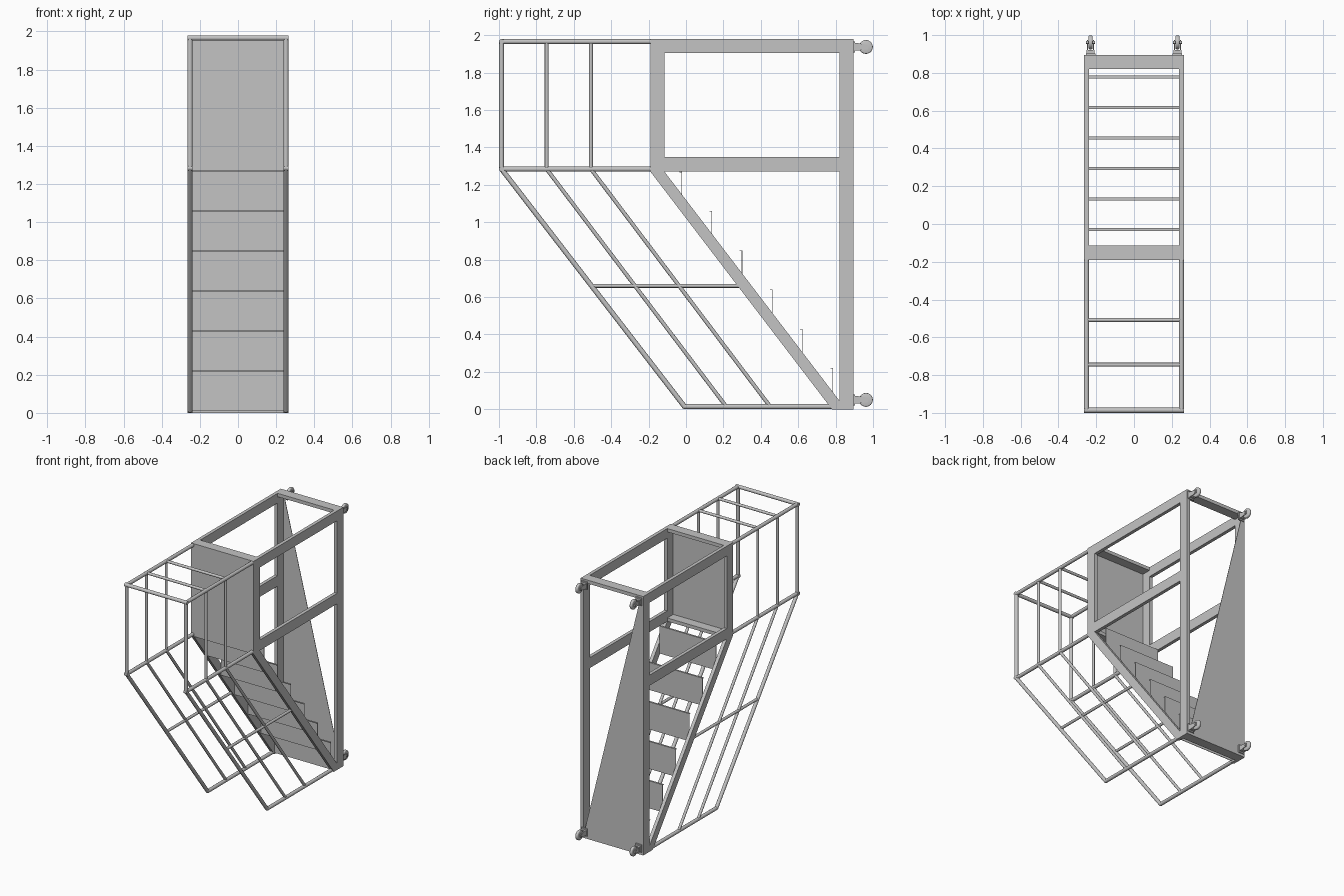
import bpy, bmesh, math
from mathutils import Vector, Matrix

cube = bpy.data.objects.get("Cube")
if cube:
    bpy.data.objects.remove(cube, do_unlink=True)

steel = bpy.data.materials.new("grey_steel")
steel.use_nodes = True
steel.diffuse_color = (0.55, 0.55, 0.55, 1)
steel.node_tree.nodes["Principled BSDF"].inputs["Base Color"].default_value = (0.55, 0.55, 0.55, 1)

HALF = 0.265          # half width of the frame
THICK = 0.026         # thickness of the flat beams
TUBE_X = HALF - 0.0135
SIDES = (("left", 1), ("right", -1))


def add_mesh(name, bm):
    bmesh.ops.recalc_face_normals(bm, faces=bm.faces)
    mesh = bpy.data.meshes.new(name)
    bm.to_mesh(mesh)
    bm.free()
    obj = bpy.data.objects.new(name, mesh)
    mesh.materials.append(steel)
    bpy.context.collection.objects.link(obj)
    return obj


def box(name, x, y, z):
    """Box from (low, high) ranges."""
    bm = bmesh.new()
    bmesh.ops.create_cube(bm, size=1)
    for v in bm.verts:
        for i, (lo, hi) in enumerate((x, y, z)):
            v.co[i] = lo if v.co[i] < 0 else hi
    return add_mesh(name, bm)


def side_plate(name, profile, x0, x1):
    """Extrude a (y, z) outline along x."""
    bm = bmesh.new()
    face = bm.faces.new([bm.verts.new((x0, y, z)) for y, z in profile])
    ext = bmesh.ops.extrude_face_region(bm, geom=[face])
    verts = [g for g in ext["geom"] if isinstance(g, bmesh.types.BMVert)]
    bmesh.ops.translate(bm, verts=verts, vec=(x1 - x0, 0, 0))
    return add_mesh(name, bm)


def smooth(obj):
    bpy.ops.object.select_all(action="DESELECT")
    obj.select_set(True)
    bpy.context.view_layer.objects.active = obj
    bpy.ops.object.shade_smooth_by_angle(angle=math.radians(40))


def tube(name, points, radius):
    """Round bar along each segment, with ball joints at the bends."""
    bm = bmesh.new()
    pts = [Vector(p) for p in points]
    for a, b in zip(pts, pts[1:]):
        turn = (b - a).to_track_quat("Z", "Y").to_matrix().to_4x4()
        bmesh.ops.create_cone(bm, cap_ends=True, segments=16, radius1=radius, radius2=radius,
                              depth=(b - a).length, matrix=Matrix.Translation((a + b) / 2) @ turn)
    for p in pts[1:-1]:
        bmesh.ops.create_uvsphere(bm, u_segments=16, v_segments=8, radius=radius,
                                  matrix=Matrix.Translation(p))
    smooth(add_mesh(name, bm))


def disc(name, x, y, z, radius, width, bevel=0.0):
    """Cylinder with its axis along x."""
    bm = bmesh.new()
    bmesh.ops.create_cone(bm, cap_ends=True, segments=24, radius1=radius, radius2=radius, depth=width,
                          matrix=Matrix.Translation((x, y, z)) @ Matrix.Rotation(math.pi / 2, 4, "Y"))
    if bevel:
        rims = [e for e in bm.edges if abs(e.verts[0].co.x - e.verts[1].co.x) < 1e-5]
        bmesh.ops.bevel(bm, geom=rims, offset=bevel, segments=3, affect="EDGES", profile=0.5)
    smooth(add_mesh(name, bm))


# Flat side beams
for side, s in SIDES:
    x = tuple(sorted((s * HALF, s * (HALF - THICK))))
    box(side + "_back_post", x, (0.82, 0.895), (0, 1.98))
    box(side + "_front_post", x, (-0.19, -0.115), (1.27, 1.98))
    box(side + "_top_rail", x, (-0.115, 0.82), (1.905, 1.98))
    box(side + "_middle_rail", x, (-0.115, 0.82), (1.27, 1.35))
    side_plate(side + "_sloping_beam",
               [(-0.19, 1.27), (-0.115, 1.27), (0.82, 0.046), (0.82, 0), (0.78, 0)], *x)

# Cross beams
INNER = (THICK - HALF, HALF - THICK)
FRONT, BACK = (-0.19, -0.115), (0.82, 0.895)
box("front_top_cross_beam", INNER, FRONT, (1.98 - THICK, 1.98))
box("front_lower_cross_beam", INNER, FRONT, (1.27, 1.27 + THICK))
box("back_top_cross_beam", INNER, BACK, (1.98 - THICK, 1.98))
box("back_bottom_cross_beam", INNER, BACK, (0, THICK))

# Front sheet and triangular back sheet
box("front_panel", INNER, (-0.19, -0.187), (1.27, 1.98))
bm = bmesh.new()
tri = [(INNER[0], THICK), (INNER[1], THICK), (INNER[0], 1.954)]
lower = [bm.verts.new((x, 0.892, z)) for x, z in tri]
ext = bmesh.ops.extrude_face_region(bm, geom=[bm.faces.new(lower)])
bmesh.ops.translate(bm, vec=(0, 0.003, 0),
                    verts=[g for g in ext["geom"] if isinstance(g, bmesh.types.BMVert)])
add_mesh("back_triangle_panel", bm)

# Stepped riser plates with a small lip on top
for k in range(6):
    y, top = -0.022 + 0.1615 * k, 1.27 - 0.21 * k
    low, t = top - 0.21, 0.003
    side_plate(f"riser_plate_{k + 1}",
               [(y, top), (y, low), (y - t, low), (y - t, top - t),
                (y - 0.014, top - t), (y - 0.014, top)], *INNER)

# Tubular cage
THICK_R, THIN_R = 0.0135, 0.0105
TOP, KNEE, FOOT = 1.966, 1.284, 0.0145
RIBS = ((-0.745, 0.215), (-0.508, 0.45))
for side, s in SIDES:
    x = s * TUBE_X
    tube(side + "_cage_outline", [(x, -0.19, TOP), (x, -0.986, TOP), (x, -0.986, KNEE),
                                  (x, -0.008, FOOT), (x, 0.80, FOOT)], THICK_R)
    tube(side + "_cage_knee_bar", [(x, -0.986, KNEE), (x, -0.17, KNEE)], THICK_R)
    tube(side + "_cage_middle_bar", [(x, -0.505, 0.66), (x, 0.29, 0.66)], THIN_R)
    for i, (y, foot) in enumerate(RIBS):
        tube(f"{side}_cage_rib_{i + 1}", [(x, y, TOP), (x, y, KNEE), (x, foot, FOOT)], THIN_R)
tube("cage_front_cross_bar", [(-TUBE_X, -0.986, TOP), (TUBE_X, -0.986, TOP)], THICK_R)
for side, s in SIDES:
    for level, z in (("top", TOP), ("knee", KNEE)):
        disc(f"{side}_{level}_corner", s * TUBE_X, -0.986, z, THICK_R, 2 * THICK_R)
for i, (y, foot) in enumerate(RIBS):
    tube(f"cage_cross_bar_{i + 1}", [(-TUBE_X, y, TOP), (TUBE_X, y, TOP)], THIN_R)

# Castors on the back posts
for side, s in SIDES:
    for level, z in (("top", 1.937), ("bottom", 0.05)):
        name, x, y = f"{side}_{level}_castor", s * 0.23, 0.962
        box(name + "_base", (x - 0.025, x + 0.025), (0.893, 0.903), (z - 0.03, z + 0.03))
        box(name + "_neck", (x - 0.021, x + 0.021), (0.9, 0.921), (z - 0.02, z + 0.02))
        for d in (-1, 1):
            inner, outer = x + d * 0.014, x + d * 0.019
            side_plate(name + "_fork", [(0.915, z - 0.02), (0.915, z + 0.02), (y + 0.012, z + 0.012),
                                        (y + 0.012, z - 0.012)], inner, outer)
        disc(name + "_wheel", x, y, z, 0.037, 0.022, 0.007)
        disc(name + "_axle", x, y, z, 0.008, 0.046)
